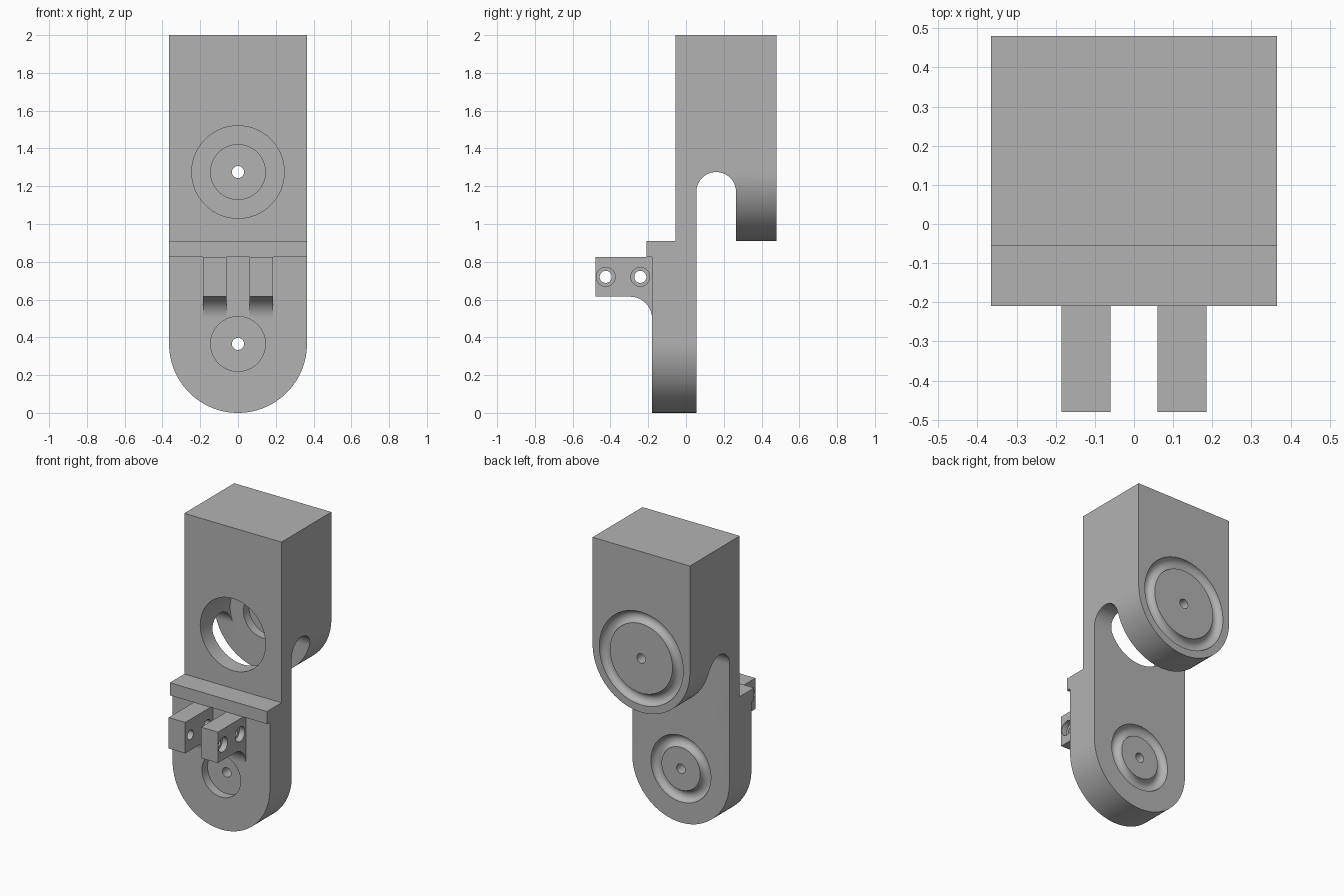
import bpy, bmesh, math
from mathutils import Vector, Matrix

if "Cube" in bpy.data.objects:
    bpy.data.objects.remove(bpy.data.objects["Cube"], do_unlink=True)

grey = bpy.data.materials.new("plain grey")
grey.use_nodes = True
grey.diffuse_color = (0.45, 0.45, 0.45, 1)
grey.node_tree.nodes["Principled BSDF"].inputs["Base Color"].default_value = grey.diffuse_color

HALF = 0.365          # half width, also the radius of the rounded ends
LOW, HIGH = HALF, 1.275   # heights of the two pivots


def arc(cx, cz, r, start, end, n=48):
    """Points on an arc, angles in degrees."""
    angles = [math.radians(start + (end - start) * i / n) for i in range(n + 1)]
    return [(cx + r * math.cos(a), cz + r * math.sin(a)) for a in angles]


def prism(name, outline, axis, a, b):
    """Extrude an outline along x (points are y, z) or along y (points are x, z)."""
    bm = bmesh.new()
    place = (lambda p: (a, p[0], p[1])) if axis == "x" else (lambda p: (p[0], a, p[1]))
    face = bm.faces.new([bm.verts.new(place(p)) for p in outline])
    moved = bmesh.ops.extrude_face_region(bm, geom=[face])["geom"]
    shift = Vector((b - a, 0, 0)) if axis == "x" else Vector((0, b - a, 0))
    bmesh.ops.translate(bm, vec=shift, verts=[v for v in moved if isinstance(v, bmesh.types.BMVert)])
    bmesh.ops.recalc_face_normals(bm, faces=bm.faces)
    mesh = bpy.data.meshes.new(name)
    bm.to_mesh(mesh)
    bm.free()
    obj = bpy.data.objects.new(name, mesh)
    bpy.context.collection.objects.link(obj)
    mesh.materials.append(grey)
    return obj


def disc(r, axis, cx, cz, a, b):
    return prism("cutter", arc(cx, cz, r, 0, 360, 64)[:-1], axis, a, b)


def ring(r, y, z):
    """Half-round groove cutter around a y axis."""
    bpy.ops.mesh.primitive_torus_add(major_radius=r, minor_radius=0.04, major_segments=72,
                                     minor_segments=24, location=(0, y, z),
                                     rotation=(math.pi / 2, 0, 0))
    return bpy.context.object


def cut(obj, cutter):
    cutter.hide_render = True
    mod = obj.modifiers.new("cut", "BOOLEAN")
    mod.operation, mod.solver, mod.object = "DIFFERENCE", "EXACT", cutter
    bpy.context.view_layer.objects.active = obj
    bpy.ops.object.modifier_apply(modifier=mod.name)
    bpy.data.objects.remove(cutter, do_unlink=True)


def smooth(obj):
    bpy.ops.object.select_all(action="DESELECT")
    obj.select_set(True)
    bpy.context.view_layer.objects.active = obj
    bpy.ops.object.shade_smooth_by_angle(angle=math.radians(30))


# Body side profile with the ledge and the arched slot
side = [(-0.18, 0), (-0.18, 0.825), (-0.21, 0.825), (-0.21, 0.91), (-0.055, 0.91),
        (-0.055, 2), (0.48, 2), (0.48, 0.91), (0.265, 0.91)]
side += arc(0.16, 1.17, 0.105, 0, 180, 32) + [(0.055, 0)]
body = prism("bracket_body", side, "x", -HALF, HALF)

# Rounded lower ends of the front plate and the rear leg
for z, y0, y1 in ((LOW, -0.6, 0.16), (HIGH, 0.16, 0.6)):
    corners = arc(0, z, HALF, 0, -180) + [(-0.5, z), (-0.5, z - 0.5), (0.5, z - 0.5), (0.5, z)]
    cut(body, prism("cutter", corners, "y", y0, y1))

# Upper pivot: wide bore, recess, pin hole and rear groove
cut(body, disc(0.245, "y", 0, HIGH, -0.3, 0.265))
cut(body, disc(0.145, "y", 0, HIGH, 0.2, 0.325))
cut(body, disc(0.032, "y", 0, HIGH, 0.2, 0.6))
cut(body, ring(0.275, 0.48, HIGH))

# Lower pivot: front recess, pin hole and rear groove
cut(body, disc(0.145, "y", 0, LOW, -0.3, -0.12))
cut(body, disc(0.032, "y", 0, LOW, -0.3, 0.2))
cut(body, ring(0.185, 0.055, LOW))
smooth(body)

# Pair of lugs with filleted roots and counterbored holes
lug_side = [(-0.17, 0.825), (-0.48, 0.825), (-0.48, 0.615)]
lug_side += arc(-0.295, 0.5, 0.115, 90, 0, 20) + [(-0.17, 0.5)]
for name, s in (("left_lug", 1), ("right_lug", -1)):
    lug = prism(name, lug_side, "x", s * 0.06, s * 0.185)
    for y in (-0.425, -0.242):
        cut(lug, disc(0.032, "x", y, 0.72, s * 0.02, s * 0.25))
        cut(lug, disc(0.05, "x", y, 0.72, s * 0.145, s * 0.25))
    smooth(lug)
